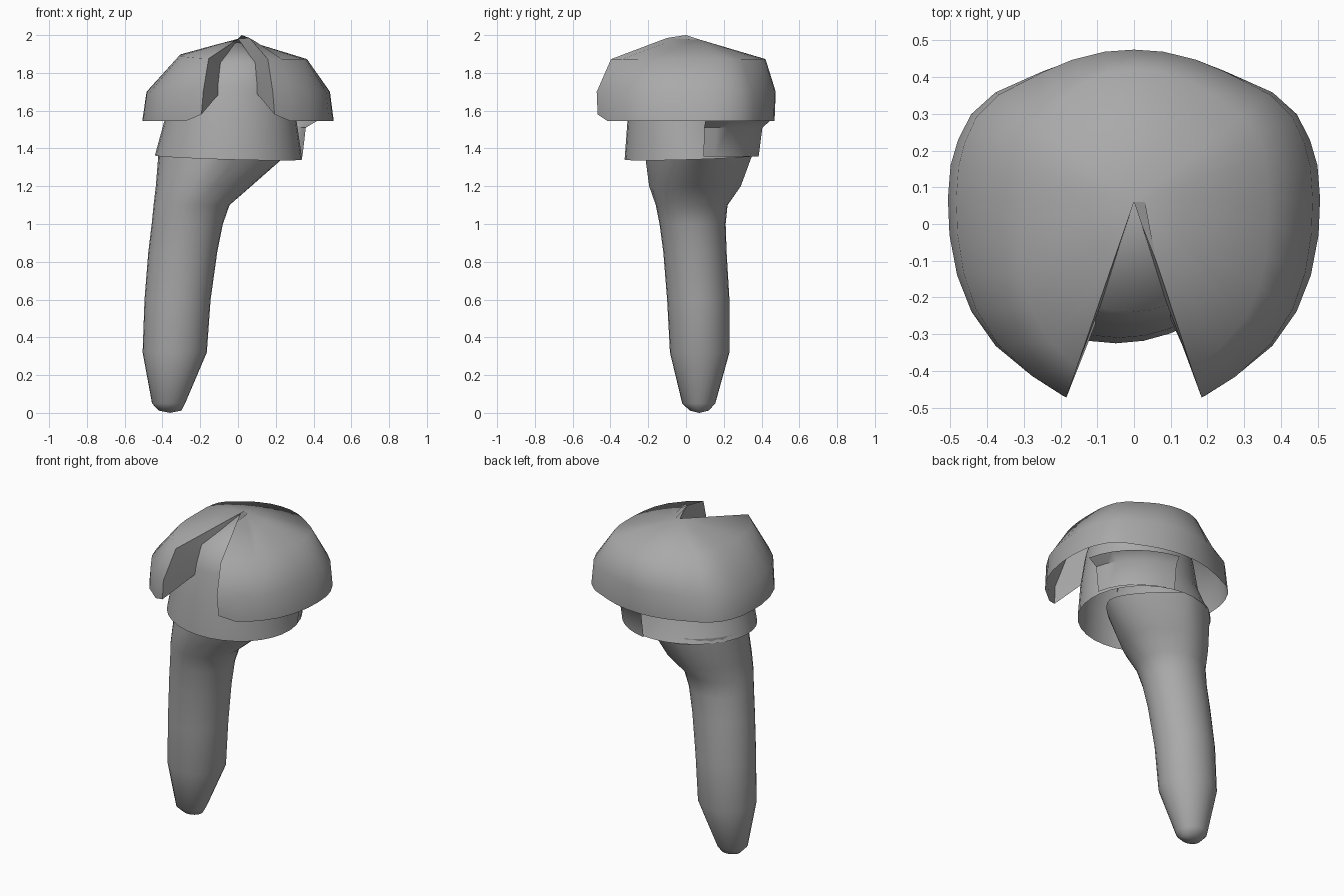
import bpy
import math

cube = bpy.data.objects.get("Cube")
if cube:
    bpy.data.objects.remove(cube, do_unlink=True)

grey = bpy.data.materials.new("plain_grey")
grey.use_nodes = True
tone = (0.4, 0.4, 0.4, 1)
grey.diffuse_color = tone
grey.node_tree.nodes["Principled BSDF"].inputs["Base Color"].default_value = tone


def loft(name, rows, closed=True, first=None, last=None, crease=50):
    """Skin rows of points from bottom to top, with optional end points."""
    n = len(rows[0])
    verts = [p for row in rows for p in row]
    faces = []
    span = n if closed else n - 1
    for i in range(len(rows) - 1):
        for j in range(span):
            k = (j + 1) % n
            faces.append((i * n + j, i * n + k, (i + 1) * n + k, (i + 1) * n + j))
    if first:
        verts.append(first)
        faces += [((j + 1) % n, j, len(verts) - 1) for j in range(span)]
    if last:
        verts.append(last)
        base = (len(rows) - 1) * n
        faces += [(base + j, base + (j + 1) % n, len(verts) - 1) for j in range(span)]
    mesh = bpy.data.meshes.new(name)
    mesh.from_pydata(verts, [], faces)
    mesh.materials.append(grey)
    obj = bpy.data.objects.new(name, mesh)
    bpy.context.collection.objects.link(obj)
    bpy.ops.object.select_all(action='DESELECT')
    obj.select_set(True)
    bpy.context.view_layer.objects.active = obj
    bpy.ops.object.shade_smooth_by_angle(angle=math.radians(crease))


# Cap: open-fronted shell fanned from an off-centre apex
apex = (0, 0.06, 1.98)
half = [(0.185, -0.475), (0.28, -0.42), (0.38, -0.335), (0.445, -0.24),
        (0.483, -0.14), (0.503, -0.03), (0.507, 0.07), (0.5, 0.16),
        (0.48, 0.23), (0.445, 0.3), (0.38, 0.36), (0.25, 0.42),
        (0.17, 0.45), (0.08, 0.47)]
outline = half + [(0, 0.475)] + [(-x, y) for x, y in reversed(half)]


def cap_row(right, left, end, z, left_rise=0.0):
    """Scale the outline about the apex, by different amounts at sides and ends."""
    row = []
    for x, y in outline:
        dy = y - apex[1]
        s2 = dy * dy / (x * x + dy * dy)
        side = right if x > 0 else left
        f = side + (end - side) * s2
        rise = left_rise * (1 - s2) if x < 0 else 0
        row.append((x * f, apex[1] + dy * f, z + rise))
    return row


rim = cap_row(1.0, 1.0, 0.985, 1.545)
middle = cap_row(0.96, 0.955, 1.0, 1.7)
shoulder = cap_row(0.72, 0.6, 0.87, 1.873, 0.025)
crown = cap_row(0.27, 0.24, 0.3, 1.943, 0.005)
# Lift the tips beside the opening, and curl one edge up near the apex
for k in (0, -1):
    x, y, z = rim[k]
    rim[k] = (x * 1.06, y, 1.58)
crown[0] = (0.06, -0.1, 1.985)
crown[1] = (0.095, -0.09, 1.965)
loft("cap", [rim, middle, shoulder, crown], closed=False, last=apex, crease=60)

# Small curled peak at the top of the opening
loft("cap_peak", [[(0.06, -0.1, 1.985), (0.03, 0.06, 1.975)],
                  [(0.02, 0.0, 2.0), (0.0, 0.06, 1.98)]], closed=False)

# Walls folding inward from each edge of the opening to the head
inner = [(0.1, -0.26, 1.69), (0.1, -0.245, 1.75), (0.085, -0.205, 1.855), (0.04, -0.06, 1.925)]
for name, side, k in (("opening_wall_left", 1, 0), ("opening_wall_right", -1, -1)):
    edge = [row[k] for row in (rim, middle, shoulder, crown)]
    walls = [[e, (side * x, y, z)][::side] for e, (x, y, z) in zip(edge, inner)]
    loft(name, walls, closed=False, last=apex)


# Head: hollow dome just under the cap, whose lower edge forms the collar
def ellipse(cx, cy, rx, ry, z, n=32, taper=0.0, tilt=0.0):
    pts = []
    for i in range(n):
        c = math.cos(math.tau * i / n)
        s = math.sin(math.tau * i / n)
        pts.append((cx + rx * c, cy + ry * s * (1 - taper * max(0, c)),
                    z - tilt * (c - s)))
    return pts


loft("collar", [ellipse(-0.05, 0.03, 0.39, 0.355, 1.352, tilt=0.011),
                ellipse(-0.04, 0.0, 0.35, 0.31, 1.545),
                ellipse(-0.03, 0.01, 0.32, 0.285, 1.72),
                ellipse(-0.01, 0.02, 0.265, 0.26, 1.855)],
     last=(0, 0.04, 1.965), crease=75)


# Back side panel that overlaps the collar and flares to meet the cap
def panel_row(rx, ry, z):
    angles = [math.radians(a) for a in range(10, 81, 10)]
    return [(-0.045 + rx * math.cos(a), 0.03 + ry * math.sin(a), z) for a in angles]


loft("collar_panel", [panel_row(0.392, 0.36, 1.357), panel_row(0.41, 0.38, 1.51),
                      panel_row(0.47, 0.42, 1.545)], closed=False)

# Stem: leaning tapered tube, flaring to a pointed lip inside the collar
# (z, left x, right x, front y, back y, taper, tilt)
sections = [(0.012, -0.42, -0.3, 0.02, 0.12, 0, 0),
            (0.05, -0.455, -0.28, -0.02, 0.155, 0, 0),
            (0.32, -0.505, -0.165, -0.085, 0.23, 0, 0),
            (0.6, -0.495, -0.145, -0.1, 0.23, 0, 0),
            (0.85, -0.475, -0.11, -0.12, 0.215, 0, 0),
            (1.0, -0.457, -0.08, -0.14, 0.21, 0, 0),
            (1.1, -0.447, -0.045, -0.16, 0.22, 0, 0),
            (1.2, -0.435, 0.07, -0.195, 0.29, 0.15, 0),
            (1.37, -0.42, 0.24, -0.215, 0.36, 0.5, 0.02)]
stem_rows = [ellipse((a + b) / 2, (c + d) / 2, (b - a) / 2, (d - c) / 2, z, 28, t, tilt)
             for z, a, b, c, d, t, tilt in sections]
loft("stem", stem_rows, first=(-0.36, 0.07, 0.0), crease=60)
